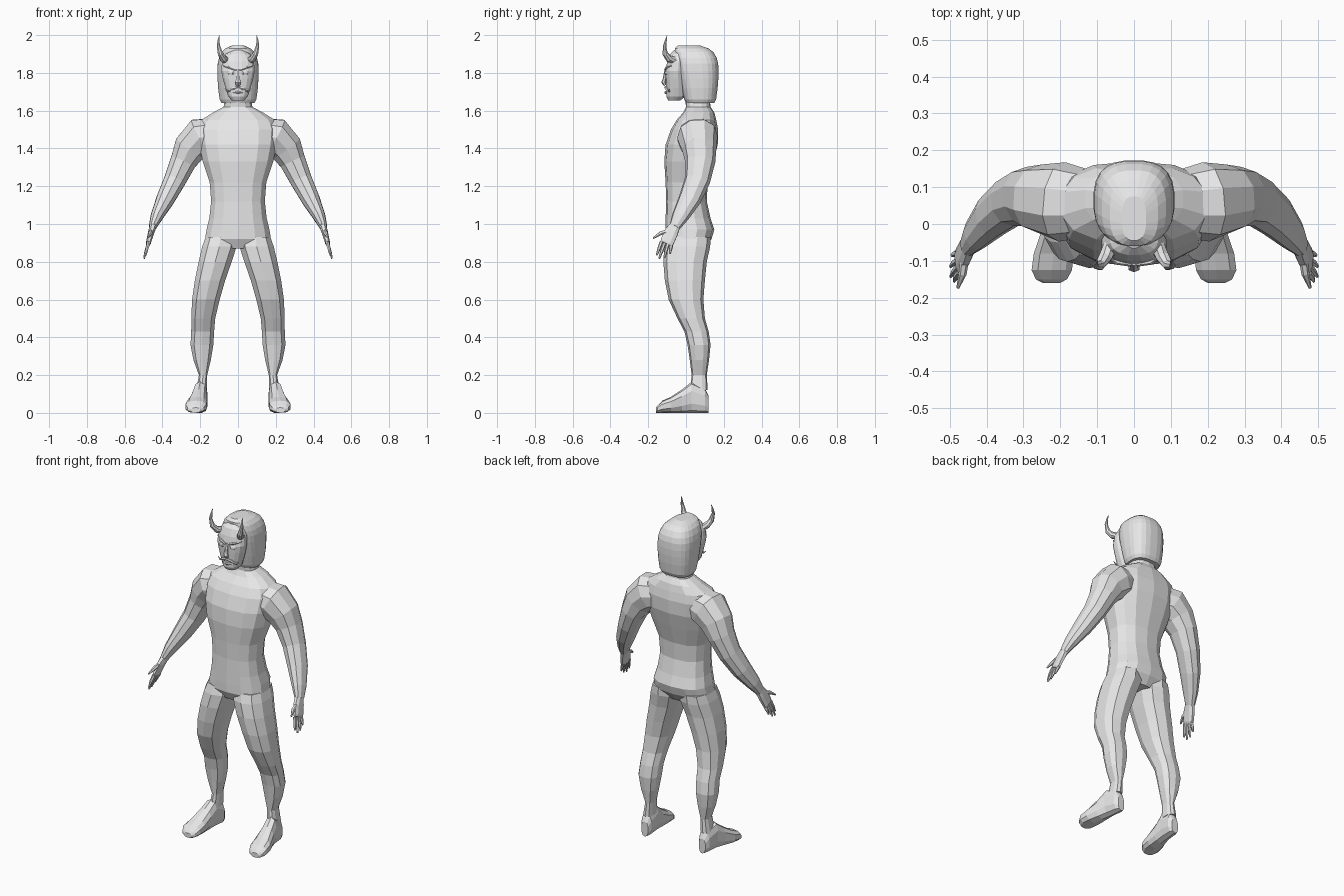
import bpy, bmesh, math
from mathutils import Vector

grey = bpy.data.materials.new("plain_grey")
grey.diffuse_color = (0.8, 0.8, 0.8, 1)


def outline(n, p):
    """Rounded unit cross-section with n sides, squarer as p grows."""
    pts = []
    for i in range(n):
        a = 2 * math.pi * (i + 0.5) / n
        c, s = math.cos(a), math.sin(a)
        pts.append((math.copysign(abs(c) ** (2 / p), c), math.copysign(abs(s) ** (2 / p), s)))
    return pts


def skin(name, rings, smooth=False):
    """Bridge a list of point rings into a closed flat-faced part."""
    bm = bmesh.new()
    loops = [[bm.verts.new(p) for p in r] for r in rings]
    n = len(rings[0])
    for a, b in zip(loops, loops[1:]):
        for i in range(n):
            j = (i + 1) % n
            bm.faces.new((a[i], a[j], b[j], b[i]))
    bm.faces.new(loops[0][::-1])
    bm.faces.new(loops[-1])
    bmesh.ops.recalc_face_normals(bm, faces=bm.faces)
    me = bpy.data.meshes.new(name)
    bm.to_mesh(me)
    bm.free()
    me.materials.append(grey)
    ob = bpy.data.objects.new(name, me)
    bpy.context.collection.objects.link(ob)
    return ob


def stack(name, levels, n=12, p=2.4, side=1):
    """Horizontal rings given as (z, x0, x1, y0, y1)."""
    rings = []
    for z, x0, x1, y0, y1 in levels:
        rings.append([(side * ((x0 + x1) / 2 + u * (x1 - x0) / 2),
                       (y0 + y1) / 2 + v * (y1 - y0) / 2, z) for u, v in outline(n, p)])
    return skin(name, rings)


def tube(name, path, n=8, p=2.0, side=1):
    """Rings along a path of (x, y, z, radius across, radius in depth)."""
    pts = [Vector(q[:3]) for q in path]
    rings = []
    for i, q in enumerate(path):
        t = (pts[min(i + 1, len(pts) - 1)] - pts[max(i - 1, 0)]).normalized()
        v = t.cross(Vector((0, 1, 0))).normalized()
        w = v.cross(t)
        ring = [pts[i] + v * a * q[3] + w * b * q[4] for a, b in outline(n, p)]
        rings.append([(side * r.x, r.y, r.z) for r in ring])
    return skin(name, rings)


def sym(levels):
    return [(z, -w, w, y0, y1) for z, w, y0, y1 in levels]


# Torso with pelvis, chest and neck
stack("torso", sym([
    (0.87, .12, -.085, .10), (0.92, .178, -.11, .135), (0.97, .17, -.11, .15),
    (1.03, .155, -.108, .13), (1.12, .145, -.105, .11), (1.22, .153, -.108, .115),
    (1.33, .19, -.115, .145), (1.42, .21, -.108, .168), (1.50, .215, -.08, .17),
    (1.55, .20, -.05, .16), (1.59, .135, -.015, .15), (1.62, .078, 0, .13),
    (1.72, .06, -.01, .12)]), n=14, p=2.5)

# Hood
stack("hood", sym([
    (1.64, .088, 0, .15), (1.66, .098, -.01, .16), (1.72, .106, -.025, .168),
    (1.77, .109, -.037, .172), (1.81, .11, -.046, .173), (1.85, .108, -.053, .171),
    (1.88, .101, -.058, .163), (1.91, .087, -.06, .146), (1.93, .066, -.06, .118),
    (1.945, .033, -.045, .075)]), n=24, p=2.7)

# Face mask
stack("face", sym([
    (1.655, .035, -.095, -.03), (1.675, .052, -.105, 0), (1.72, .068, -.105, 0),
    (1.77, .082, -.108, 0), (1.81, .09, -.11, 0), (1.86, .086, -.10, 0),
    (1.90, .066, -.085, 0), (1.92, .03, -.065, 0)]), n=16, p=2.3)
tube("nose", [(0, -.105, 1.82, .008, .008), (0, -.114, 1.77, .011, .009),
              (0, -.119, 1.75, .017, .012), (0, -.11, 1.735, .013, .008)], n=6)
tube("lips", [(-.028, -.098, 1.695, .003, .003), (0, -.107, 1.697, .009, .008),
              (.028, -.098, 1.695, .003, .003)], n=6)

for side, tag in ((-1, "left"), (1, "right")):
    # Face details
    tube("eye_" + tag, [(.016, -.104, 1.798, .002, .002), (.028, -.107, 1.80, .010, .006),
                        (.045, -.103, 1.802, .012, .006), (.064, -.092, 1.808, .002, .002)],
         side=side)
    tube("brow_" + tag, [(.008, -.108, 1.815, .006, .008), (.045, -.103, 1.828, .007, .008),
                         (.08, -.078, 1.838, .003, .004)], n=6, side=side)
    tube("moustache_" + tag, [(0, -.108, 1.724, .007, .008), (.03, -.103, 1.716, .008, .008),
                              (.055, -.090, 1.702, .005, .006), (.071, -.090, 1.716, .001, .001)],
         n=6, side=side)

    # Horn
    tube("horn_" + tag, [(.062, -.058, 1.865, .021, .021), (.078, -.090, 1.875, .019, .019),
                         (.093, -.111, 1.902, .015, .015), (.104, -.113, 1.945, .009, .009),
                         (.103, -.106, 1.975, .005, .005), (.099, -.10, 2.0, .001, .001)],
         side=side)

    # Arm with shoulder
    tube("arm_" + tag, [(.12, .055, 1.475, .09, .09), (.195, .06, 1.46, .108, .108),
                        (.255, .07, 1.40, .092, .092), (.29, .075, 1.33, .072, .08),
                        (.335, .06, 1.23, .06, .068), (.385, .02, 1.13, .05, .06),
                        (.43, -.03, 1.04, .034, .045), (.452, -.06, .985, .021, .030)],
         n=10, p=2.2, side=side)

    # Hand
    tube("palm_" + tag, [(.448, -.055, .995, .02, .028), (.460, -.078, .955, .017, .038),
                         (.473, -.10, .905, .014, .038), (.476, -.105, .895, .010, .034)],
         p=2.6, side=side)
    tips = ((.488, -.155, .835), (.497, -.142, .817), (.498, -.115, .822), (.494, -.085, .843))
    for i, (x, y, z) in enumerate(tips):
        by, bz = -.130 + .018 * i, .905 - .003 * i
        tube("finger_%d_%s" % (i + 1, tag),
             [(.472, by, bz, .010, .010), ((.475 + x) / 2, (by + y) / 2, (bz + z) / 2, .009, .009),
              (x, y, z, .004, .005)], n=6, side=side)
    tube("thumb_" + tag, [(.458, -.085, .965, .012, .014), (.465, -.135, .950, .011, .011),
                          (.478, -.173, .925, .004, .005)], n=6, side=side)

    # Leg
    stack("leg_" + tag, [
        (.93, .012, .175, -.10, .13), (.88, .004, .193, -.115, .128), (.80, .03, .212, -.12, .11),
        (.70, .065, .232, -.112, .10), (.60, .094, .246, -.092, .092), (.50, .118, .25, -.045, .10),
        (.43, .124, .25, -.008, .12), (.36, .128, .254, .008, .13), (.28, .142, .238, .02, .122),
        (.20, .162, .208, .03, .11), (.12, .164, .222, .02, .115)], n=10, p=2.5, side=side)

    # Foot, built from heel to toe as (y, centre x, half width, top)
    rings = []
    for y, xc, hw, top in ((.12, .192, .022, .09), (.10, .193, .034, .13), (.03, .20, .038, .165),
                           (-.02, .208, .045, .125), (-.08, .218, .056, .085),
                           (-.125, .223, .057, .065), (-.15, .224, .044, .052),
                           (-.16, .224, .024, .04)):
        low = .012 if y < -.14 else 0
        rings.append([(side * (xc + u * hw), y, low + (top - low) * (v + 1) / 2)
                      for u, v in outline(10, 2.6)])
    # Drop the sole flat onto the ground
    for r in rings:
        base = min(q[2] for q in r)
        r[:] = [(x, y, max(0, z - base)) for x, y, z in r]
    skin("foot_" + tag, rings)
